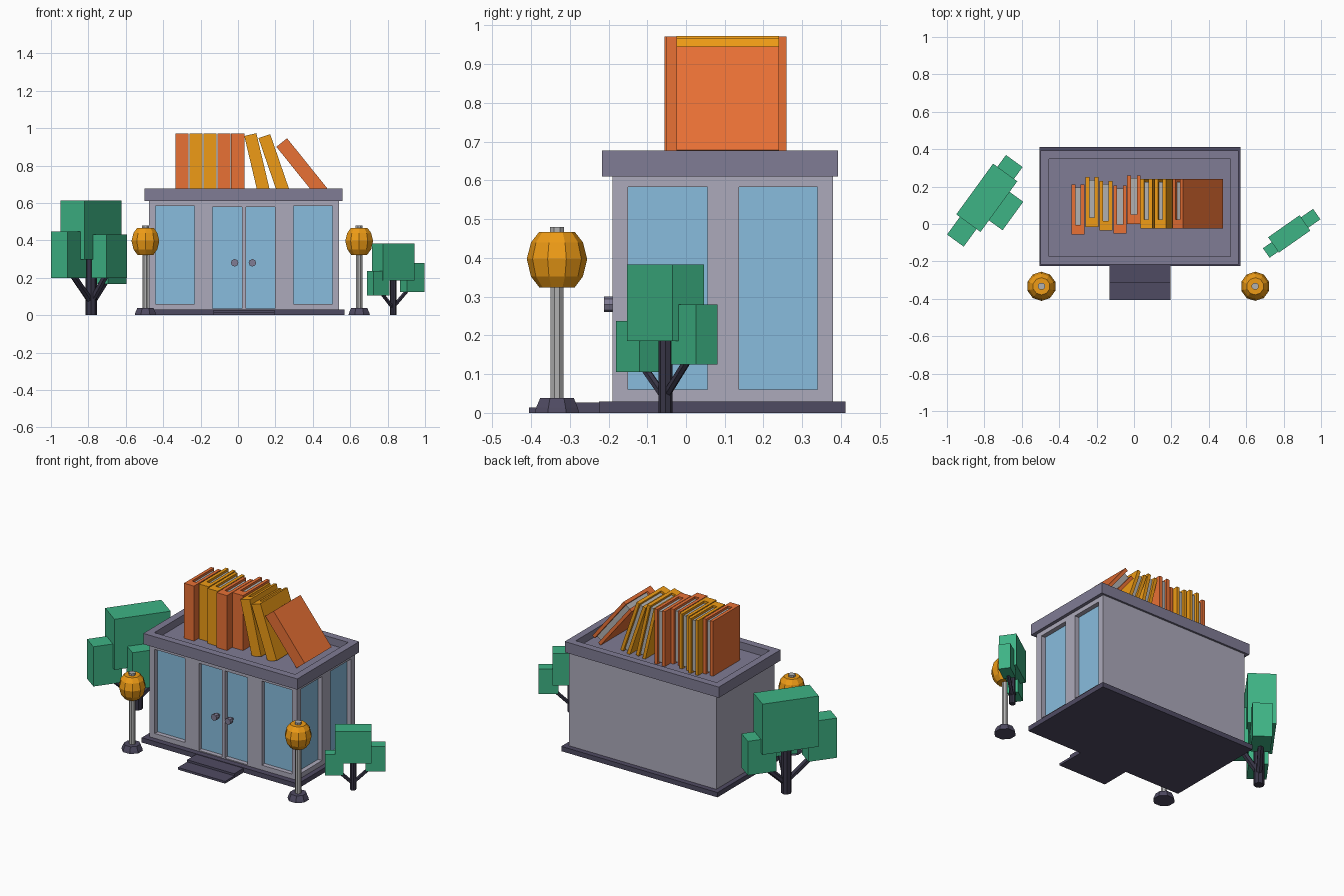
import bpy, bmesh
from math import sin, cos, pi, radians
from mathutils import Vector, Matrix

if "Cube" in bpy.data.objects:
    bpy.data.objects.remove(bpy.data.objects["Cube"])


def mat(name, hexa):
    m = bpy.data.materials.new(name)
    rgb = [((hexa >> s) & 255) / 255 for s in (16, 8, 0)]
    m.diffuse_color = (*[c ** 2.2 for c in rgb], 1)
    m.use_nodes = True
    m.node_tree.nodes["Principled BSDF"].inputs["Base Color"].default_value = m.diffuse_color
    return m


WALL = mat("wall", 0xABA8B9)
TRIM = mat("trim", 0x7F7B93)
DARK = mat("dark_stone", 0x504C62)
BARK = mat("bark", 0x3A3848)
GLASS = mat("glass", 0x87BBDD)
ORANGE = mat("orange", 0xE87038)
YELLOW = mat("yellow", 0xEE9A1C)
LEAF = mat("leaf", 0x40B284)
GREY = mat("grey", 0xB0B0B0)


def finish(name, bm, material):
    bmesh.ops.recalc_face_normals(bm, faces=bm.faces)
    me = bpy.data.meshes.new(name)
    bm.to_mesh(me)
    bm.free()
    ob = bpy.data.objects.new(name, me)
    bpy.context.collection.objects.link(ob)
    if material:
        me.materials.append(material)
    return ob


def add_box(bm, x0, x1, y0, y1, z0, z1):
    m = Matrix.Translation(((x0 + x1) / 2, (y0 + y1) / 2, (z0 + z1) / 2)) @ Matrix.Diagonal((x1 - x0, y1 - y0, z1 - z0, 1))
    return bmesh.ops.create_cube(bm, size=1, matrix=m)["verts"]


def box(name, material, *b):
    bm = bmesh.new()
    add_box(bm, *b)
    return finish(name, bm, material)


def lathe(name, material, profile, x, y, n):
    """Flat-sided turned part from (radius, z) points, capped at both ends."""
    bm = bmesh.new()
    rings = [[bm.verts.new((x + r * cos(2 * pi * (i + .5) / n), y + r * sin(2 * pi * (i + .5) / n), z))
              for i in range(n)] for r, z in profile]
    for a, b in zip(rings, rings[1:]):
        for i in range(n):
            bm.faces.new((a[i], a[(i + 1) % n], b[(i + 1) % n], b[i]))
    bm.faces.new(rings[0])
    bm.faces.new(rings[-1])
    return finish(name, bm, material)


def rod(name, material, a, b, r, n=8):
    a, b = Vector(a), Vector(b)
    d = b - a
    bm = bmesh.new()
    m = Matrix.Translation((a + b) / 2) @ d.to_track_quat('Z', 'Y').to_matrix().to_4x4()
    bmesh.ops.create_cone(bm, cap_ends=True, segments=n, radius1=r, radius2=r, depth=d.length, matrix=m)
    return finish(name, bm, material)


# Floor slab and entrance steps
box("floor_slab", DARK, -.505, .57, -.225, .412, 0, .03)
box("upper_step", DARK, -.13, .195, -.315, -.2, 0, .027)
box("lower_step", DARK, -.13, .195, -.405, -.3, 0, .014)

# Walls with recessed openings on the front and right sides
walls = box("walls", WALL, -.475, .54, -.19, .38, .03, .62)
fronts = [(-.44, -.233, .06, .583), (-.137, .022, .036, .578), (.042, .197, .036, .578), (.297, .505, .06, .583)]
sides = [(-.15, .055), (.137, .34)]
cut = bmesh.new()
panes = bmesh.new()
for x0, x1, z0, z1 in fronts:
    add_box(cut, x0, x1, -.25, -.16, z0, z1)
    add_box(panes, x0, x1, -.162, -.156, z0, z1)
for y0, y1 in sides:
    add_box(cut, .51, .6, y0, y1, .06, .583)
    add_box(panes, .506, .512, y0, y1, .06, .583)
cutter = finish("opening_cutter", cut, None)
cutter.hide_render = True
cutter.hide_set(True)
finish("window_panes", panes, GLASS)
mod = walls.modifiers.new("openings", 'BOOLEAN')
mod.object = cutter
mod.solver = 'EXACT'

# Door knobs
for x in (-.018, .077):
    rod("door_knob", TRIM, (x, -.165, .28), (x, -.19, .28), .009)
    rod("door_knob_head", TRIM, (x, -.185, .28), (x, -.212, .28), .02)

# Roof with parapet
bm = bmesh.new()
add_box(bm, -.5, .56, -.217, .392, .61, .677)
bm.faces.ensure_lookup_table()
top = max(bm.faces, key=lambda f: f.calc_center_median().z)
bmesh.ops.inset_region(bm, faces=[top], thickness=.063)
low = bmesh.ops.extrude_face_region(bm, geom=[top])
bmesh.ops.translate(bm, vec=(0, 0, -.047), verts=[v for v in low["geom"] if isinstance(v, bmesh.types.BMVert)])
bmesh.ops.delete(bm, geom=[top], context='FACES')
finish("roof", bm, TRIM)


def book(tr_x, tr_z, tilt, w, y0, y1, material, h=.343):
    """Book leaning left by tilt degrees, placed by its top right corner."""
    t = radians(tilt)
    loc = (tr_x - w * cos(t) + h * sin(t), y0, tr_z - w * sin(t) - h * cos(t))
    d, k = y1 - y0, .02
    bm = bmesh.new()
    prof = [(0, 0), (w, 0), (w, d), (w - k, d), (w - k, .05), (k, .05), (k, d), (0, d)]
    f = bm.faces.new([bm.verts.new((x, y, 0)) for x, y in prof])
    r = bmesh.ops.extrude_face_region(bm, geom=[f])
    bmesh.ops.translate(bm, vec=(0, 0, h), verts=[v for v in r["geom"] if isinstance(v, bmesh.types.BMVert)])
    cover = finish("book_cover", bm, material)
    pages = box("book_pages", GREY, k, w - k, .05, d - .015, .012, h - .014)
    for ob in (cover, pages):
        ob.location = loc
        ob.rotation_euler.y = -t


# Books on the roof
for args in [(-.265, .972, 0, .068, -.055, .21, ORANGE), (-.191, .972, 0, .068, -.015, .25, YELLOW),
             (-.115, .972, 0, .07, -.035, .23, YELLOW), (-.04, .972, 0, .07, -.052, .205, ORANGE),
             (.035, .972, 0, .072, 0, .26, ORANGE), (.098, .973, 13.3, .066, -.025, .24, YELLOW),
             (.172, .968, 19, .066, -.025, .24, YELLOW), (.262, .946, 38.8, .073, -.025, .24, ORANGE)]:
    book(*args)

# Street lamps
for x in (-.495, .648):
    lathe("lamp_base", DARK, [(.062, 0), (.058, .014), (.047, .038)], x, -.333, 8)
    lathe("lamp_post", GREY, [(.018, .03), (.018, .34)], x, -.333, 8)
    lathe("lamp_globe", YELLOW, [(.045, .323), (.067, .352), (.078, .397), (.067, .44), (.046, .467)], x, -.333, 10)
    lathe("lamp_cap", GREY, [(.02, .46), (.02, .48)], x, -.333, 8)


def tree(x, y, angle, trunk_r, trunk_top, blocks):
    """Trunk, with leaf blocks given as (cx, cy, z0, z1, length, width) and a branch to each outer one."""
    rod("trunk", BARK, (x, y, 0), (x, y, trunk_top), trunk_r)
    for i, (cx, cy, z0, z1, l, w) in enumerate(blocks):
        ob = box("leaf_block", LEAF, -l / 2, l / 2, -w / 2, w / 2, z0, z1)
        ob.location = (cx, cy, 0)
        ob.rotation_euler.z = radians(angle)
        if i:
            e = Vector((x, y, 0)).lerp(Vector((cx, cy, 0)), .85)
            rod("branch", BARK, (x, y, z0 * .35), (e.x, e.y, z0 + .02), trunk_r * .6, 6)


# Trees
tree(.83, -.053, 35, .018, .22,
     [(.83, -.053, .185, .383, .205, .1), (.931, .021, .125, .28, .112, .068), (.75, -.125, .105, .237, .105, .062)])
tree(-.785, .135, 54, .03, .36,
     [(-.787, .14, .297, .612, .335, .16), (-.905, -.02, .2, .447, .17, .11),
      (-.69, .268, .168, .38, .17, .11), (-.688, .072, .2, .432, .188, .1)])
